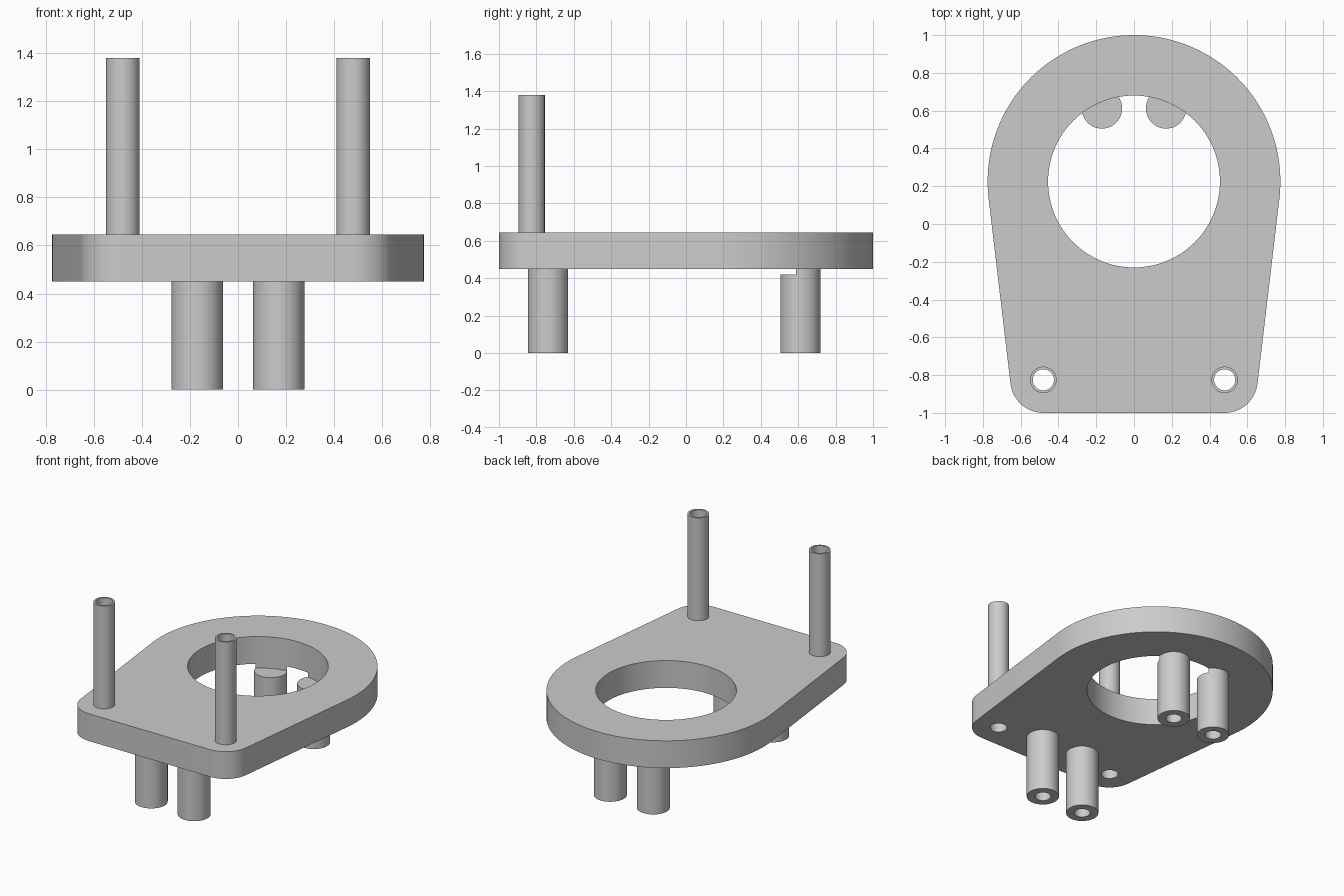
import bpy
import bmesh
import math

cube = bpy.data.objects.get("Cube")
if cube:
    bpy.data.objects.remove(cube, do_unlink=True)

PLATE_BOTTOM, PLATE_TOP = 0.45, 0.645
RING_Y, RING_R, OPENING_R = 0.225, 0.775, 0.455
CORNER_X, CORNER_Y, CORNER_R = 0.48, -0.825, 0.175

grey = bpy.data.materials.new("plain grey")
grey.use_nodes = True
grey.diffuse_color = (0.6, 0.6, 0.6, 1)
grey.node_tree.nodes["Principled BSDF"].inputs["Base Color"].default_value = (0.6, 0.6, 0.6, 1)


def arc(cx, cy, r, start, end, steps):
    return [(cx + r * math.cos(start + (end - start) * i / steps),
             cy + r * math.sin(start + (end - start) * i / steps))
            for i in range(steps + 1)]


def prism(name, outline, z0, z1):
    """Extrude a flat outline from z0 to z1."""
    bm = bmesh.new()
    face = bm.faces.new([bm.verts.new((x, y, z0)) for x, y in outline])
    top = bmesh.ops.extrude_face_region(bm, geom=[face])["geom"]
    verts = [g for g in top if isinstance(g, bmesh.types.BMVert)]
    bmesh.ops.translate(bm, verts=verts, vec=(0, 0, z1 - z0))
    bmesh.ops.recalc_face_normals(bm, faces=bm.faces)
    mesh = bpy.data.meshes.new(name)
    bm.to_mesh(mesh)
    bm.free()
    mesh.materials.append(grey)
    obj = bpy.data.objects.new(name, mesh)
    bpy.context.collection.objects.link(obj)
    return obj


def rod(name, x, y, r, z0, z1, sides=48):
    return prism(name, arc(x, y, r, 0, math.tau, sides)[:-1], z0, z1)


def cut(obj, cutter):
    """Subtract the cutter from the part, then discard it."""
    cutter.hide_render = True
    mod = obj.modifiers.new("cut", "BOOLEAN")
    mod.operation, mod.solver, mod.object = "DIFFERENCE", "EXACT", cutter
    bpy.context.view_layer.objects.active = obj
    bpy.ops.object.modifier_apply(modifier=mod.name)
    bpy.data.objects.remove(cutter, do_unlink=True)


def smooth(obj):
    bpy.ops.object.select_all(action="DESELECT")
    obj.select_set(True)
    bpy.context.view_layer.objects.active = obj
    bpy.ops.object.shade_smooth_by_angle(angle=math.radians(30))


# Base plate: large round end with straight tangent sides to two round corners
dx, dy = CORNER_X, CORNER_Y - RING_Y
tangent = math.atan2(dy, dx) + math.acos((RING_R - CORNER_R) / math.hypot(dx, dy))
outline = arc(0, RING_Y, RING_R, tangent, math.pi - tangent, 96)
outline += arc(-CORNER_X, CORNER_Y, CORNER_R, math.pi - tangent, 1.5 * math.pi, 16)
outline += arc(CORNER_X, CORNER_Y, CORNER_R, -0.5 * math.pi, tangent, 16)
plate = prism("base_plate", outline, PLATE_BOTTOM, PLATE_TOP)
cut(plate, rod("opening_cutter", 0, RING_Y, OPENING_R, 0.3, 0.8, 128))
parts = [plate]

for side, s in (("left", 1), ("right", -1)):
    # Upright hollow tubes, bored right through the plate
    cut(plate, rod("bore_cutter", s * CORNER_X, CORNER_Y, 0.056, 0.3, 0.8))
    tube = rod("upper_tube_" + side, s * CORNER_X, CORNER_Y, 0.07, PLATE_TOP, 1.38)
    cut(tube, rod("bore_cutter", s * CORNER_X, CORNER_Y, 0.056, 0.5, 1.5))
    parts.append(tube)

    # Lower legs with blind holes in their feet
    for end, y in (("front", -0.737), ("rear", 0.612)):
        leg = rod(end + "_leg_" + side, s * 0.17, y, 0.107, 0, PLATE_BOTTOM)
        cut(leg, rod("foot_hole_cutter", s * 0.17, y, 0.053, -0.1, 0.33))
        # Rear legs are notched where they stick into the opening
        if end == "rear":
            cut(leg, rod("notch_cutter", 0, RING_Y, OPENING_R, 0.42, 0.6, 128))
        parts.append(leg)

for part in parts:
    smooth(part)
